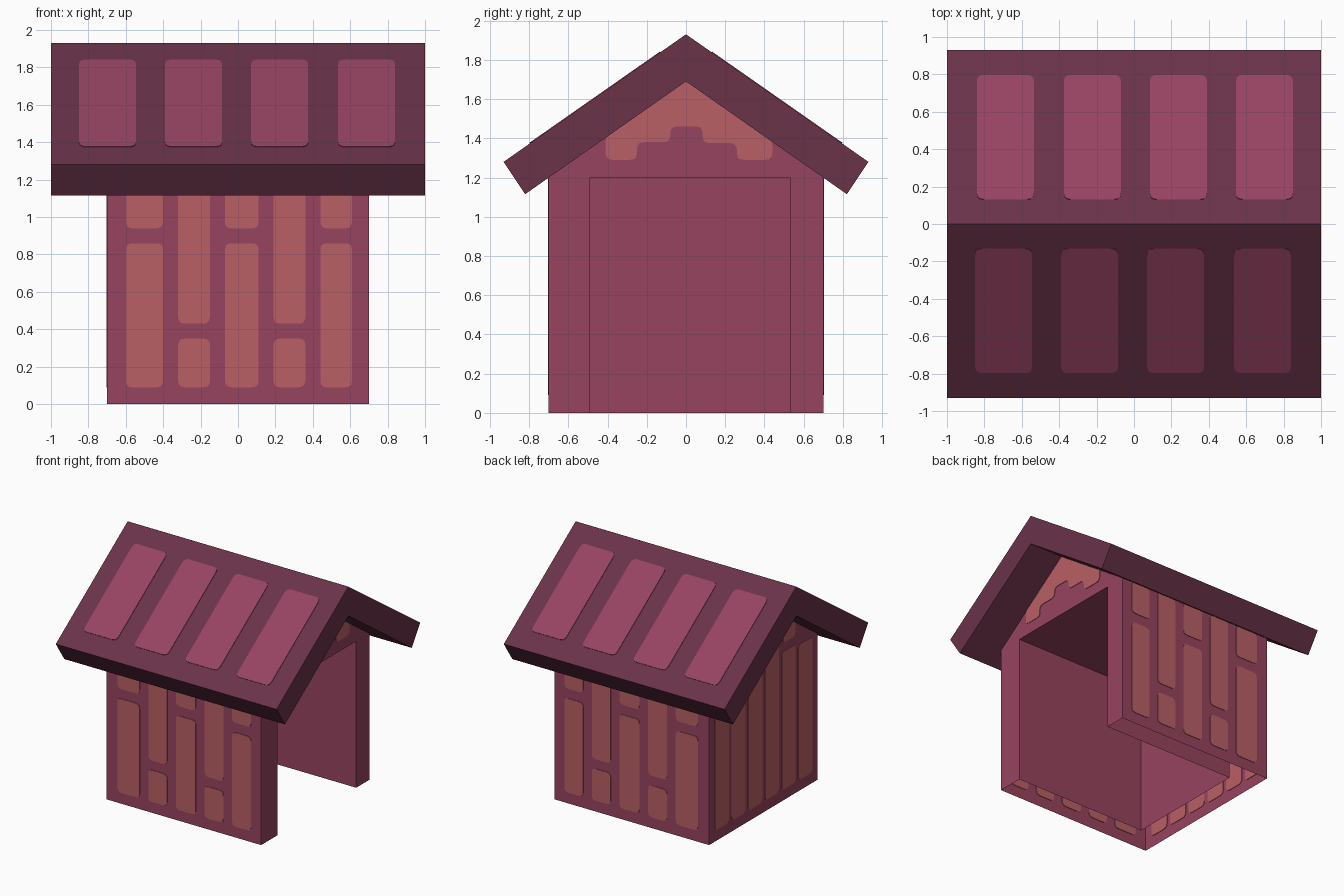
import bpy, bmesh
from mathutils import Vector

if "Cube" in bpy.data.objects:
    bpy.data.objects.remove(bpy.data.objects["Cube"])


def material(name, hexcode):
    def lin(c):
        c /= 255
        return c / 12.92 if c <= 0.04045 else ((c + 0.055) / 1.055) ** 2.4
    m = bpy.data.materials.new(name)
    m.diffuse_color = (*[lin(int(hexcode[i:i + 2], 16)) for i in (0, 2, 4)], 1)
    m.use_nodes = True
    m.node_tree.nodes["Principled BSDF"].inputs["Base Color"].default_value = m.diffuse_color
    return m


WALL = material("plum wall", "97435E")
PLANK = material("terracotta plank", "BA6066")
ROOF = material("dark plum roof", "6A3249")
TILE = material("rose roof panel", "974362")


def finish(name, bm, mat):
    bmesh.ops.remove_doubles(bm, verts=bm.verts, dist=1e-5)
    bmesh.ops.recalc_face_normals(bm, faces=bm.faces)
    me = bpy.data.meshes.new(name)
    bm.to_mesh(me)
    bm.free()
    me.materials.append(mat)
    ob = bpy.data.objects.new(name, me)
    bpy.context.collection.objects.link(ob)
    return ob


def rect(u0, u1, v0, v1):
    return [(u0, v0), (u1, v0), (u1, v1), (u0, v1)]


def rounded(pts, r=0.035):
    """Round every corner of a polygon."""
    out = []
    n = len(pts)
    for i in range(n):
        a, p, b = (Vector(pts[(i + k) % n]) for k in (-1, 0, 1))
        s = p + (a - p).normalized() * min(r, (a - p).length * 0.49)
        e = p + (b - p).normalized() * min(r, (b - p).length * 0.49)
        for t in (0, 1 / 3, 2 / 3, 1):
            out.append(s * (1 - t) ** 2 + p * 2 * t * (1 - t) + e * t * t)
    return out


def plates(name, outlines, place, mat, half=0.004):
    """Thin plates straddling a surface, so they show from both sides."""
    bm = bmesh.new()
    for o in outlines:
        pts = rounded(o)
        lo = [bm.verts.new(place(u, v, -half)) for u, v in pts]
        hi = [bm.verts.new(place(u, v, half)) for u, v in pts]
        bm.faces.new(lo)
        bm.faces.new(hi)
        for i in range(len(pts)):
            j = (i + 1) % len(pts)
            bm.faces.new((lo[i], lo[j], hi[j], hi[i]))
    return finish(name, bm, mat)


# House shell: outer and inner skins, open at the bottom
W, EAVE, APEX = 0.7, 1.2, 1.69
Y0, Y1, XB = -0.49, 0.53, -0.48
bm = bmesh.new()


def face(*pts):
    bm.faces.new([bm.verts.new(p) for p in pts])


for s in (-1, 1):
    face((-W, s * W, 0), (W, s * W, 0), (W, s * W, EAVE), (-W, s * W, EAVE))
gable = [(W, EAVE), (0, APEX), (-W, EAVE)]
face(*[(-W, y, z) for y, z in [(-W, 0), (W, 0)] + gable])
face(*[(W, y, z) for y, z in [(-W, 0), (Y0, 0), (Y0, EAVE), (Y1, EAVE), (Y1, 0), (W, 0)] + gable])
for y in (Y0, Y1):
    face((XB, y, 0), (W, y, 0), (W, y, EAVE), (XB, y, EAVE))
face((XB, Y0, 0), (XB, Y1, 0), (XB, Y1, EAVE), (XB, Y0, EAVE))
face((XB, Y0, EAVE), (W, Y0, EAVE), (W, Y1, EAVE), (XB, Y1, EAVE))
finish("house_walls", bm, WALL)

# Roof: thick inverted V swept along x
bm = bmesh.new()
half_v = [(0.93, 1.28), (0.82, 1.115)]
profile = [(0, 1.93)] + half_v + [(0, APEX)] + [(-y, z) for y, z in reversed(half_v)]
f = bm.faces.new([bm.verts.new((-1, y, z)) for y, z in profile])
ext = bmesh.ops.extrude_face_region(bm, geom=[f], use_keep_orig=True)
bmesh.ops.translate(bm, vec=(2, 0, 0),
                    verts=[g for g in ext["geom"] if isinstance(g, bmesh.types.BMVert)])
finish("roof", bm, ROOF)

# Roof panels, turned half a circle for the other slope
panels = [rect(x, x + 0.305, 0.13, 0.795) for x in (-0.85, -0.39, 0.07, 0.535)]
for s, side in ((1, "front"), (-1, "back")):
    plates("roof_panels_" + side, panels,
           lambda u, v, w, s=s: (s * u, -s * (v + 0.573 * w), 1.93 - 0.699 * v + 0.819 * w), TILE)

# Side wall planks, alternating long and short
planks = []
for i, (a, b) in enumerate([(-0.6, -0.4), (-0.32, -0.15), (-0.07, 0.11), (0.19, 0.36), (0.44, 0.61)]):
    split = 0.35 if i % 2 else 0.86
    planks += [rect(a, b, 0.09, split), rect(a, b, split + 0.08, 1.2)]
for s, side in ((-1, "front"), (1, "back")):
    plates("wall_planks_" + side, planks,
           lambda u, v, w, s=s: (u, s * (W + w), v), PLANK)

# Closed end planks, taller towards the middle
tops = (1.2, 1.22, 1.3, 1.3, 1.22, 1.2)
end_planks = [rect(-0.63 + 0.216 * i, -0.45 + 0.216 * i, 0.09, t) for i, t in enumerate(tops)]
plates("end_planks", end_planks, lambda u, v, w: (-W + w, u, v), PLANK)

# Stepped trim under the gable on both ends
trim = [(-0.41, 1.29), (-0.25, 1.29), (-0.25, 1.38), (-0.08, 1.38), (-0.08, 1.46), (0.085, 1.46),
        (0.085, 1.375), (0.26, 1.375), (0.26, 1.29), (0.44, 1.29), (0.44, 1.4), (0, 1.71), (-0.41, 1.42)]
for s, side in ((1, "open_end"), (-1, "closed_end")):
    plates("gable_trim_" + side, [trim], lambda u, v, w, s=s: (s * (W + w), u, v), PLANK)
